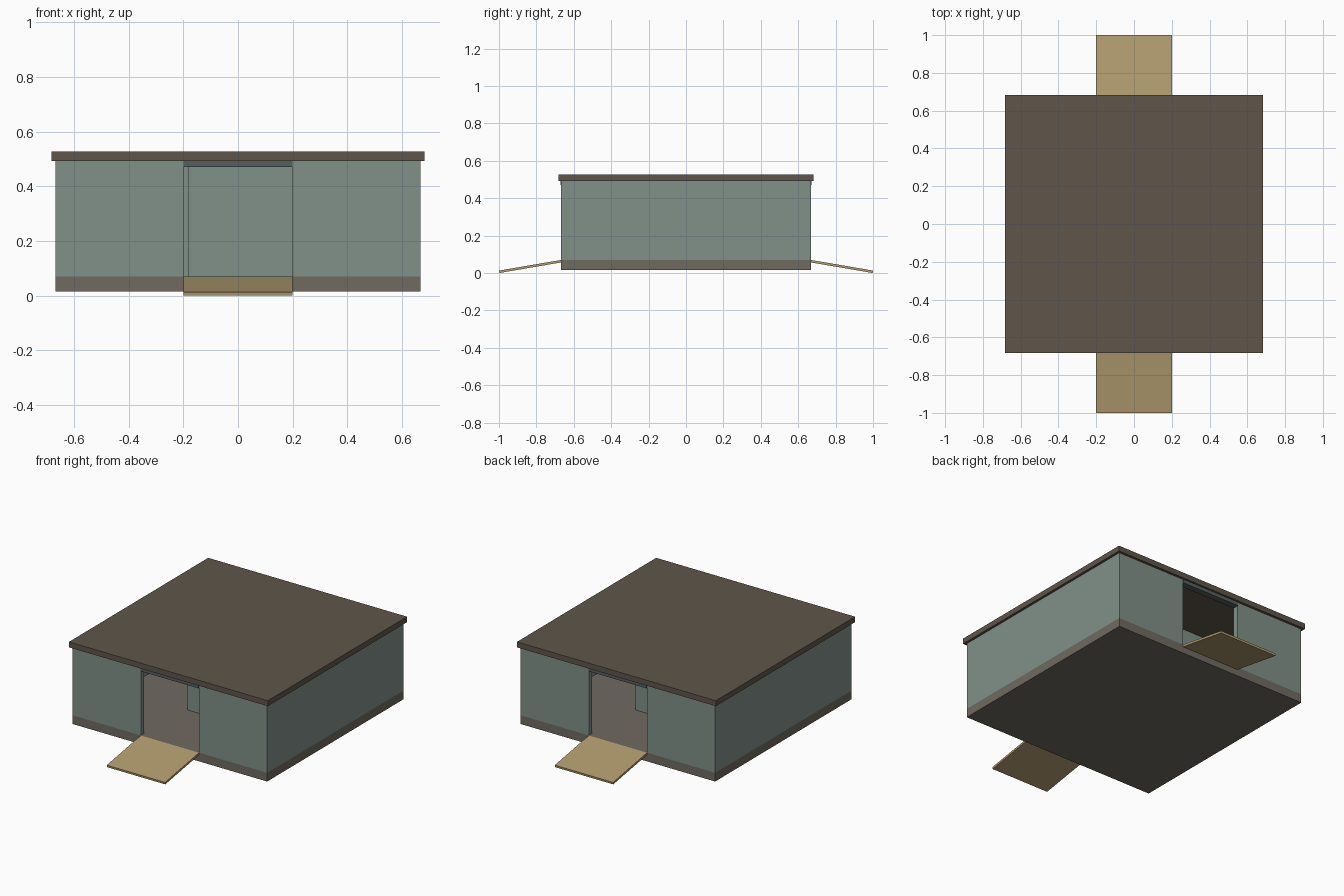
import bpy, bmesh

if "Cube" in bpy.data.objects:
    bpy.data.objects.remove(bpy.data.objects["Cube"])

HALF = 0.667      # half width of the building
T = 0.034         # wall thickness
DOOR = 0.2        # half width of a doorway
FLOOR, CEIL, ROOF = 0.07, 0.493, 0.527


def material(name, rgb):
    m = bpy.data.materials.new(name)
    m.diffuse_color = (*rgb, 1)
    m.use_nodes = True
    m.node_tree.nodes["Principled BSDF"].inputs["Base Color"].default_value = m.diffuse_color
    return m


wall_mat = material("wall_green", (0.22, 0.28, 0.25))
base_mat = material("base_grey", (0.16, 0.145, 0.12))
roof_mat = material("roof_brown", (0.115, 0.092, 0.07))
wood_mat = material("ramp_wood", (0.44, 0.33, 0.16))
header_mat = material("header_slate", (0.09, 0.115, 0.115))


def extrude_profile(name, pts, x0, x1, mat, side=1):
    """Extrude a (y, z) profile along x; side=-1 turns it half a turn about z."""
    bm = bmesh.new()
    face = bm.faces.new([bm.verts.new((x0 * side, y * side, z)) for y, z in pts])
    new = bmesh.ops.extrude_face_region(bm, geom=[face])["geom"]
    bmesh.ops.translate(bm, vec=((x1 - x0) * side, 0, 0),
                        verts=[v for v in new if isinstance(v, bmesh.types.BMVert)])
    bmesh.ops.recalc_face_normals(bm, faces=bm.faces)
    mesh = bpy.data.meshes.new(name)
    bm.to_mesh(mesh)
    bm.free()
    mesh.materials.append(mat)
    obj = bpy.data.objects.new(name, mesh)
    bpy.context.collection.objects.link(obj)
    return obj


def box(name, x, y, z, mat, side=1):
    pts = [(y[0], z[0]), (y[1], z[0]), (y[1], z[1]), (y[0], z[1])]
    return extrude_profile(name, pts, x[0], x[1], mat, side)


# Floor slab and roof
box("floor_slab", (-HALF, HALF), (-HALF, HALF), (0.016, FLOOR), base_mat)
box("roof", (-0.682, 0.682), (-0.682, 0.682), (CEIL, ROOF), roof_mat)

# Everything else repeats with half-turn symmetry
for label, side in (("front", 1), ("back", -1)):
    outer = (-HALF, -HALF + T)
    height = (FLOOR, CEIL)
    # Wall panels either side of the doorway
    box(label + "_wall_a", (-HALF, -DOOR), outer, height, wall_mat, side)
    box(label + "_wall_b", (DOOR, HALF), outer, height, wall_mat, side)
    # Side wall
    box(label + "_side_wall", (HALF - T, HALF), (-HALF + T, HALF - T), height, wall_mat, side)
    # Header over the doorway
    box(label + "_door_header", (-DOOR, DOOR), (-HALF - 0.004, -HALF + T), (0.47, CEIL),
        header_mat, side)
    # Inner partition that blocks the straight view through
    box(label + "_partition", (-0.18, HALF - T), (-0.239, -0.205), height, wall_mat, side)
    # Sloping ramp
    extrude_profile(label + "_ramp",
                    [(-1.0, 0.013), (-0.998, 0.0), (-0.664, 0.057), (-0.667, FLOOR)],
                    -DOOR, DOOR, wood_mat, side)
